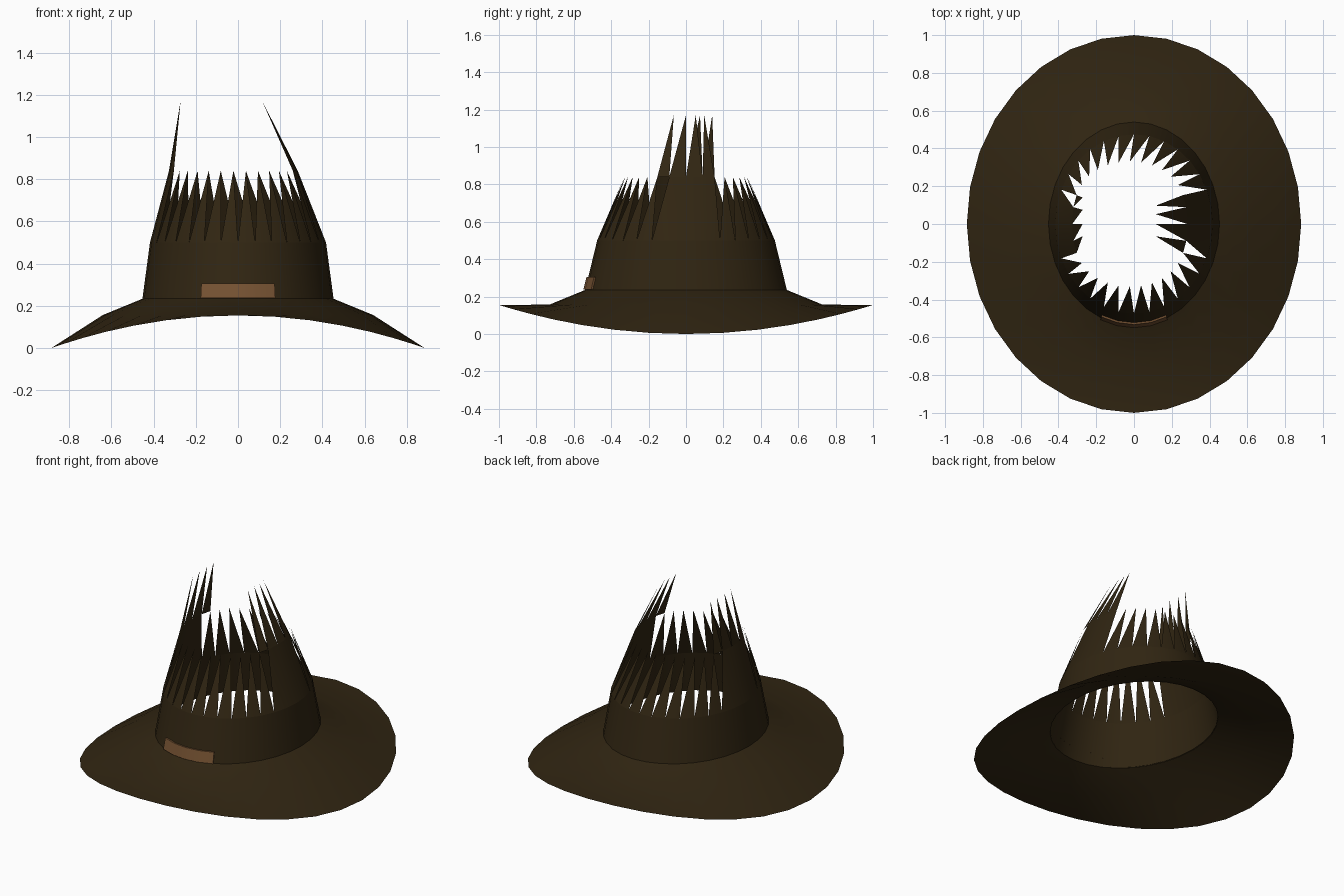
import bpy, math

if "Cube" in bpy.data.objects:
    bpy.data.objects.remove(bpy.data.objects["Cube"])

N = 32  # sides around the hat


def material(name, rgb):
    m = bpy.data.materials.new(name)
    m.diffuse_color = (*rgb, 1)
    m.use_nodes = True
    m.node_tree.nodes["Principled BSDF"].inputs["Base Color"].default_value = m.diffuse_color
    return m


felt = material("dark brown felt", (0.030, 0.0185, 0.006))
leather = material("light brown leather", (0.18, 0.085, 0.032))


def ang(i):
    a = 2 * math.pi * i / N
    return math.cos(a), math.sin(a)


def ring(rx, ry, z, steps=range(N)):
    return [(rx * ang(i)[0], ry * ang(i)[1], z) for i in steps]


def make(name, verts, faces, mat, angle=30):
    me = bpy.data.meshes.new(name)
    me.from_pydata(verts, [], faces)
    me.materials.append(mat)
    ob = bpy.data.objects.new(name, me)
    bpy.context.collection.objects.link(ob)
    bpy.ops.object.select_all(action='DESELECT')
    ob.select_set(True)
    bpy.context.view_layer.objects.active = ob
    bpy.ops.object.shade_smooth_by_angle(angle=math.radians(angle))
    return ob


def quad(a, b, i):
    """Quad between ring a and ring b (start indices) at step i."""
    j = (i + 1) % N
    i %= N
    return (a + i, a + j, b + j, b + i)


# Brim: flat middle ring, outer edge drooping at the sides
outer = [(0.885 * c, s, 0.155 * s * s) for c, s in map(ang, range(N))]
verts = outer + ring(0.64, 0.73, 0.157) + ring(0.45, 0.54, 0.235)
make("brim", verts, [quad(r * N, r * N + N, i) for r in (0, 1) for i in range(N)], felt)

# Crown: solid lower wall
foot, waist = ring(0.453, 0.54, 0.232), ring(0.417, 0.475, 0.50)
make("crown_wall", foot + waist, [quad(0, N, i) for i in range(N)], felt)

# Crown: ragged strips, each leaning to one side, and solid side panels
shoulder = [(-0.022 + 0.305 * c, 0.33 * math.copysign(abs(s) ** 0.8, s), 0.84)
            for c, s in map(ang, range(N))]
verts = waist + shoulder
faces = []
for i in range(N):
    j = (i + 1) % N
    if i in (N - 1, 0, 1, 15, 16, 17):
        faces.append(quad(0, N, i))
    else:
        faces.append((i, j, N + j))
make("crown_strips", verts, faces, felt)

# Tall side spikes standing on the side panels
for side, start, x, tips in (("right", -2, 0.115, (-0.065, 0.0, 0.052, 0.097)),
                             ("left", 14, -0.272, (0.14, 0.075, 0.0, -0.065))):
    verts, faces = [], []
    for k, y in enumerate(tips):
        verts += [shoulder[(start + k) % N], shoulder[(start + k + 1) % N], (x, y, 1.17)]
        faces.append((3 * k, 3 * k + 1, 3 * k + 2))
    make(side + "_spikes", verts, faces, felt)

# Leather patch wrapped round the front of the crown
steps = range(22, 27)
low, high = ring(0.462, 0.549, 0.238, steps), ring(0.453, 0.532, 0.305, steps)
back_low, back_high = ring(0.452, 0.539, 0.238, steps), ring(0.443, 0.522, 0.305, steps)
verts = low + high + back_low + back_high
faces = [(i, i + 1, i + 6, i + 5) for i in range(4)]
faces += [(i + 5, i + 6, i + 16, i + 15) for i in range(4)]
faces += [(i + 1, i, i + 10, i + 11) for i in range(4)]
faces += [(0, 5, 15, 10), (4, 14, 19, 9)]
make("front_patch", verts, faces, leather)
